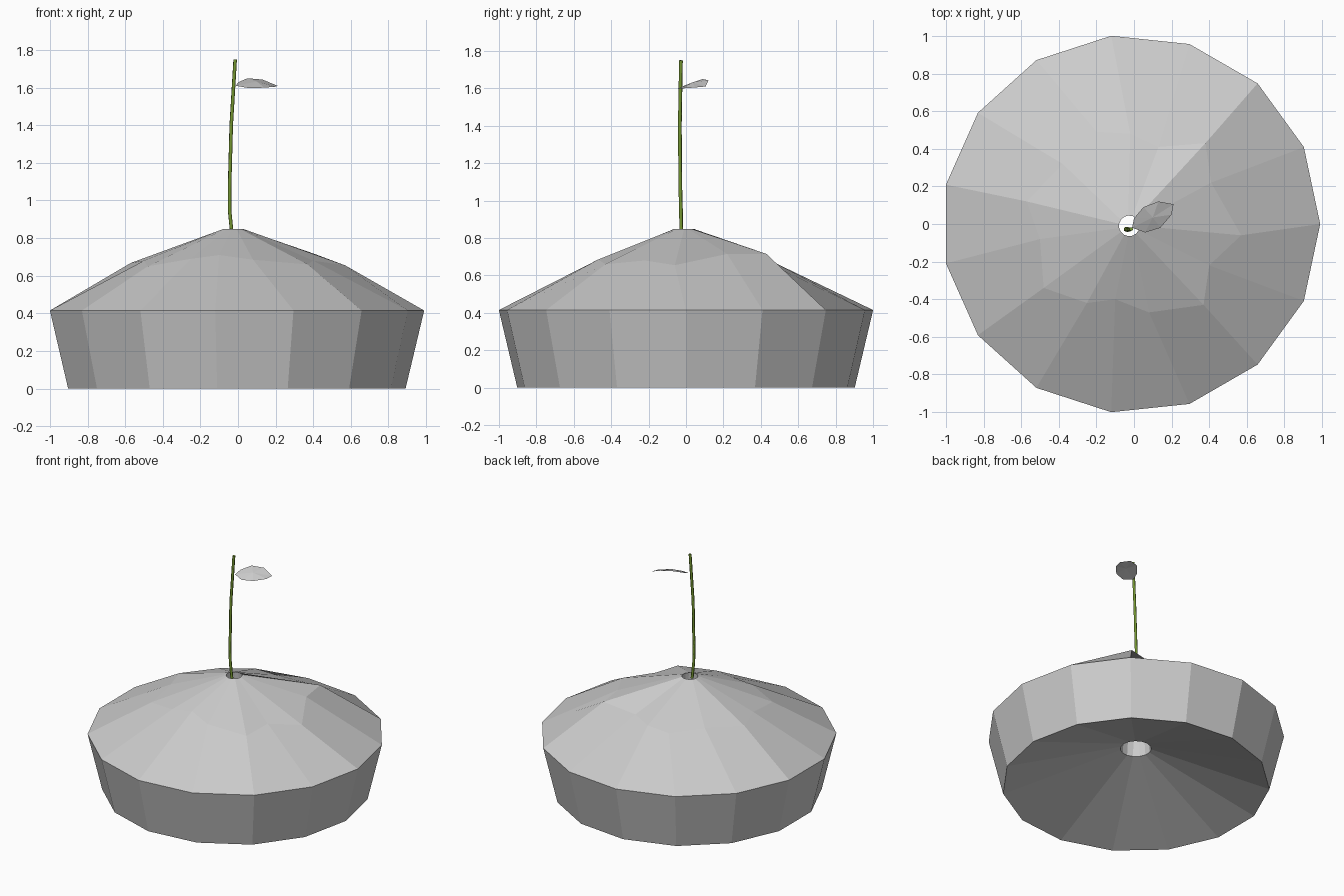
import bpy
import bmesh
from math import cos, sin, pi

cube = bpy.data.objects.get("Cube")
if cube:
    bpy.data.objects.remove(cube, do_unlink=True)

SIDES = 15


def material(name, rgb):
    mat = bpy.data.materials.new(name)
    mat.use_nodes = True
    mat.diffuse_color = (*rgb, 1)
    mat.node_tree.nodes["Principled BSDF"].inputs["Base Color"].default_value = (*rgb, 1)
    return mat


def add_object(name, bm, mat):
    mesh = bpy.data.meshes.new(name)
    bm.to_mesh(mesh)
    bm.free()
    mesh.materials.append(mat)
    obj = bpy.data.objects.new(name, mesh)
    bpy.context.collection.objects.link(obj)
    return obj


def circle(radius, z, cx=-0.016, cy=0.0):
    angles = [2 * pi * k / SIDES for k in range(SIDES)]
    return [(cx + radius * cos(a), cy + radius * sin(a), z) for a in angles]


def bridge(bm, a, b):
    for k in range(len(a)):
        j = (k + 1) % len(a)
        bm.faces.new((a[k], a[j], b[j], b[k]))


grey = material("soil grey", (0.6, 0.6, 0.6))
green = material("stem green", (0.17, 0.30, 0.03))

# Soil mound: flared wall, lumpy top, hole through the middle, hollow underside
lumps = [(0.57, -0.06, 0.655), (0.41, 0.22, 0.715), (0.38, 0.43, 0.715),
         (0.13, 0.41, 0.68), (-0.02, 0.48, 0.665), (-0.20, 0.49, 0.66),
         (-0.38, 0.32, 0.68), (-0.57, 0.12, 0.668), (-0.50, -0.08, 0.68),
         (-0.48, -0.34, 0.65), (-0.25, -0.42, 0.69), (-0.10, -0.40, 0.71),
         (0.08, -0.47, 0.685), (0.37, -0.43, 0.66), (0.40, -0.22, 0.68)]
layers = [circle(0.907, 0), circle(1.006, 0.415), lumps,
          circle(0.055, 0.848, -0.025, -0.01), circle(0.105, 0.28)]
bm = bmesh.new()
rings = [[bm.verts.new(p) for p in layer] for layer in layers]
for k, ring in enumerate(rings):
    bridge(bm, ring, rings[(k + 1) % len(rings)])
bmesh.ops.recalc_face_normals(bm, faces=bm.faces)
add_object("soil_mound", bm, grey)

# Stem: a thin bent tube rising from the hole
curve = bpy.data.curves.new("stem", "CURVE")
curve.dimensions = "3D"
curve.bevel_depth = 0.01
curve.bevel_resolution = 1
curve.use_fill_caps = True
path = [(-0.033, -0.025, 0.83), (-0.045, -0.027, 0.95), (-0.045, -0.03, 1.06),
        (-0.036, -0.033, 1.40), (-0.015, -0.027, 1.75)]
spline = curve.splines.new("POLY")
spline.points.add(len(path) - 1)
for point, co in zip(spline.points, path):
    point.co = (*co, 1)
stem = bpy.data.objects.new("stem", curve)
bpy.context.collection.objects.link(stem)
curve.materials.append(green)

# Leaf: a thin arched blade fanned from its middle
outline = [(-0.01, -0.02, 1.61), (0.06, -0.045, 1.597), (0.14, -0.02, 1.60),
           (0.20, 0.05, 1.605), (0.21, 0.105, 1.61), (0.13, 0.12, 1.643),
           (0.05, 0.09, 1.65), (0.0, 0.03, 1.628)]
bm = bmesh.new()
edge = [bm.verts.new(p) for p in outline]
middle = bm.verts.new((0.10, 0.035, 1.632))
for k in range(len(edge)):
    bm.faces.new((edge[k], edge[(k + 1) % len(edge)], middle))
add_object("leaf", bm, grey)
